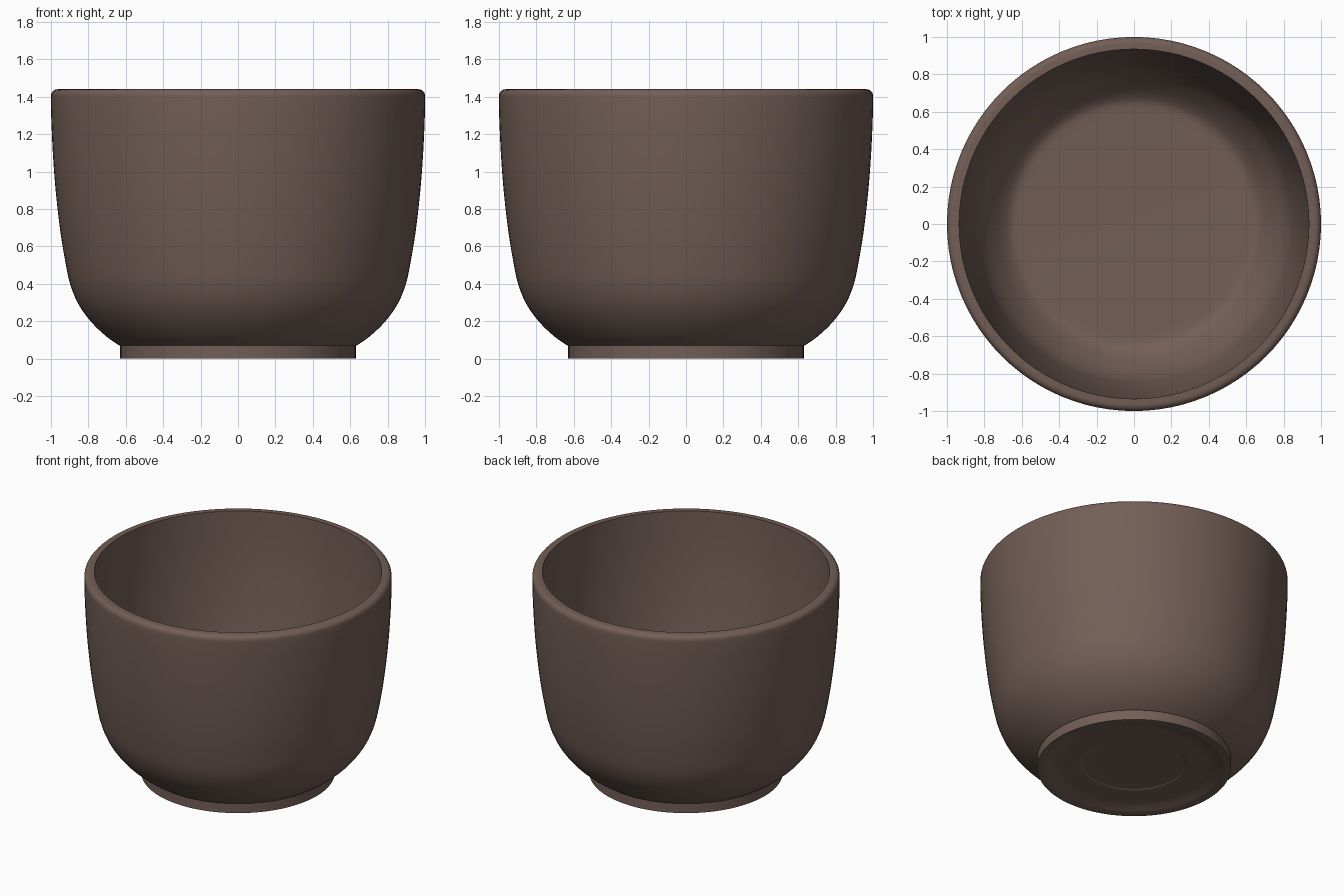
import bpy, bmesh, math
from mathutils import Vector, Matrix

cube = bpy.data.objects.get("Cube")
if cube:
    bpy.data.objects.remove(cube, do_unlink=True)

clay = bpy.data.materials.new("brown clay")
clay.use_nodes = True
colour = (0.17, 0.112, 0.094, 1)
clay.diffuse_color = colour
bsdf = clay.node_tree.nodes["Principled BSDF"]
bsdf.inputs["Base Color"].default_value = colour
bsdf.inputs["Roughness"].default_value = 0.7


def smooth_path(points, steps=3):
    """Catmull-Rom curve through (radius, height) points."""
    p = [Vector(q) for q in points]
    p = [2 * p[0] - p[1]] + p + [2 * p[-1] - p[-2]]
    out = []
    for a, b, c, d in zip(p, p[1:], p[2:], p[3:]):
        for i in range(steps):
            t = i / steps
            out.append(0.5 * (2 * b + (c - a) * t + (2 * a - 5 * b + 4 * c - d) * t ** 2
                              + (3 * b - a - 3 * c + d) * t ** 3))
    return out + [p[-2]]


def arc(cx, cz, r, start, end, n=6):
    angles = [math.radians(start + (end - start) * i / n) for i in range(n + 1)]
    return [Vector((cx + r * math.cos(a), cz + r * math.sin(a))) for a in angles]


def lathe(name, profile, segments=96):
    bm = bmesh.new()
    verts = [bm.verts.new((p[0], 0, p[1])) for p in profile]
    edges = [bm.edges.new(pair) for pair in zip(verts, verts[1:])]
    bmesh.ops.spin(bm, geom=verts + edges, cent=(0, 0, 0), axis=(0, 0, 1),
                   angle=math.tau, steps=segments)
    bmesh.ops.remove_doubles(bm, verts=bm.verts, dist=0.0005)
    bmesh.ops.recalc_face_normals(bm, faces=bm.faces)
    mesh = bpy.data.meshes.new(name)
    bm.to_mesh(mesh)
    bm.free()
    mesh.materials.append(clay)
    obj = bpy.data.objects.new(name, mesh)
    bpy.context.collection.objects.link(obj)
    bpy.ops.object.select_all(action="DESELECT")
    obj.select_set(True)
    bpy.context.view_layer.objects.active = obj
    bpy.ops.object.shade_smooth_by_angle(angle=math.radians(32))


# Shallow recess under the foot, with a low step around its middle
underside = smooth_path([(0, 0.035), (0.3, 0.035), (0.35, 0.027), (0.48, 0.027),
                         (0.54, 0.015), (0.585, 0.0)])
foot = [Vector((0.63, 0)), Vector((0.63, 0.07))]

# Outer wall, flaring from the foot to the lip
outer = smooth_path([(0.635, 0.07), (0.70, 0.115), (0.78, 0.19), (0.85, 0.285),
                     (0.895, 0.39), (0.92, 0.5), (0.95, 0.68), (0.975, 0.9),
                     (0.99, 1.1), (0.999, 1.3), (1.0, 1.405)])

# Rounded lip and inner wall
lip = arc(0.965, 1.405, 0.035, 0, 90) + [Vector((0.935, 1.44))]
inner = smooth_path([(0.935, 1.435), (0.932, 1.3), (0.924, 1.1), (0.908, 0.9),
                     (0.885, 0.68), (0.855, 0.5), (0.832, 0.4), (0.79, 0.31),
                     (0.73, 0.225), (0.68, 0.175), (0.64, 0.155), (0.58, 0.15)])

lathe("bowl", underside + foot + outer + lip + inner + [Vector((0, 0.15))])
